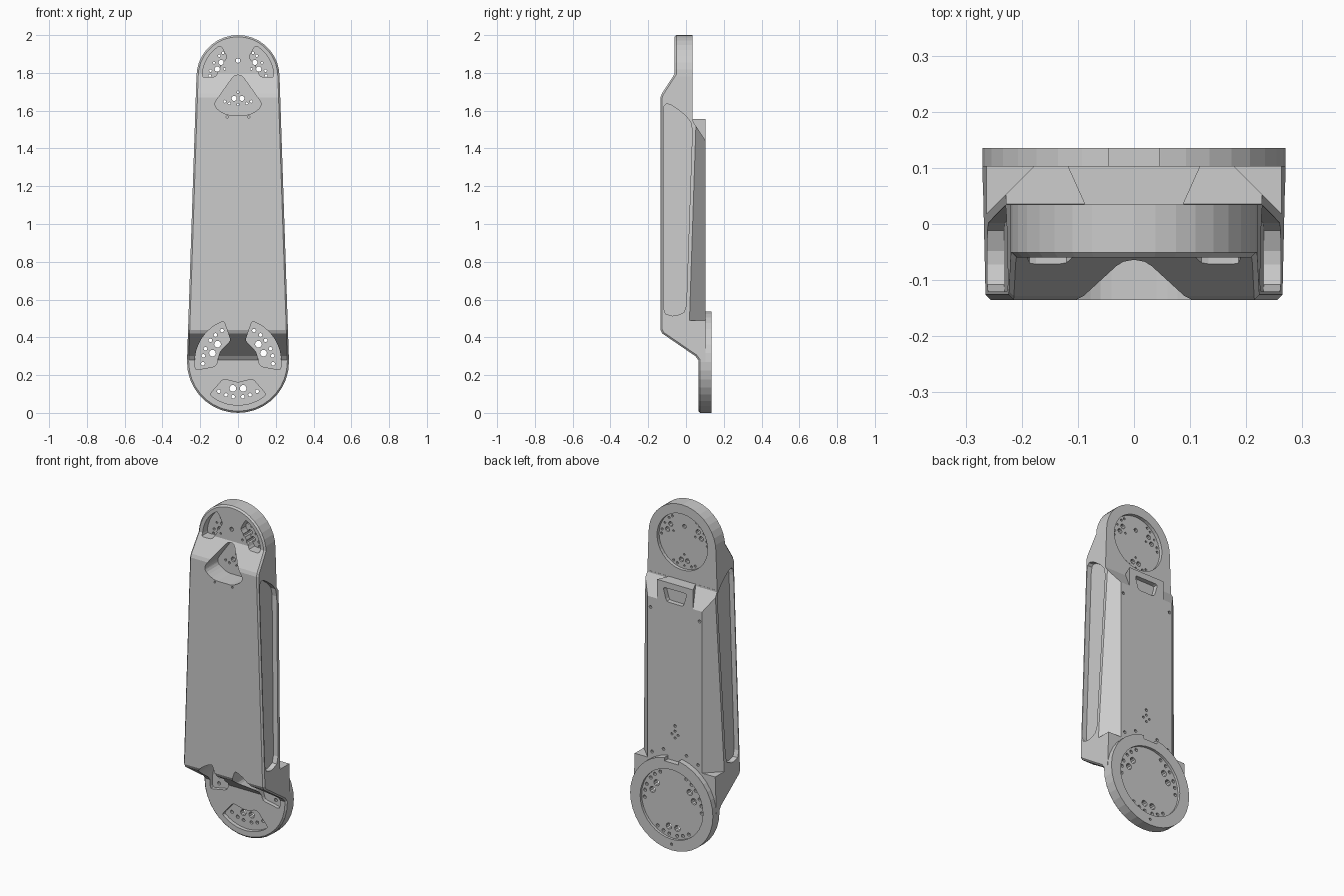
import bpy, bmesh
from math import sin, cos, radians
from mathutils import Vector

if "Cube" in bpy.data.objects:
    bpy.data.objects.remove(bpy.data.objects["Cube"])

LOW, TOP = 0.27, 1.78          # joint centre heights
R_LOW, R_TOP = 0.27, 0.22      # joint radii


def prism(name, groups, axis, a, b):
    """Extrude one or more 2D outlines along an axis between a and b."""
    place = {'x': lambda p, t: (t, p[0], p[1]),
             'y': lambda p, t: (p[0], t, p[1]),
             'z': lambda p, t: (p[0], p[1], t)}[axis]
    bm = bmesh.new()
    for pts in groups:
        lo = [bm.verts.new(place(p, a)) for p in pts]
        hi = [bm.verts.new(place(p, b)) for p in pts]
        bm.faces.new(lo)
        bm.faces.new(hi[::-1])
        for i in range(len(pts)):
            j = (i + 1) % len(pts)
            bm.faces.new((lo[j], lo[i], hi[i], hi[j]))
    bmesh.ops.recalc_face_normals(bm, faces=bm.faces)
    me = bpy.data.meshes.new(name)
    bm.to_mesh(me)
    bm.free()
    ob = bpy.data.objects.new(name, me)
    bpy.context.collection.objects.link(ob)
    return ob


def boolean(ob, cutter, op='DIFFERENCE'):
    m = ob.modifiers.new('cut', 'BOOLEAN')
    m.object, m.operation, m.solver = cutter, op, 'EXACT'
    dg = bpy.context.evaluated_depsgraph_get()
    me = bpy.data.meshes.new_from_object(ob.evaluated_get(dg))
    ob.modifiers.clear()
    ob.data = me


def arc(cx, cz, r, a0, a1, n):
    return [(cx + r * cos(radians(a0 + (a1 - a0) * i / n)),
             cz + r * sin(radians(a0 + (a1 - a0) * i / n))) for i in range(n + 1)]


def circle(x, z, r, n=10):
    return arc(x, z, r, 0, 360, n)[:-1]


def polar(cz, r, a):
    return (r * cos(radians(a)), cz + r * sin(radians(a)))


def mirror(pts):
    return [(-x, z) for x, z in pts]


def rounded(pts, r):
    """Round outline corners with three points each."""
    out = []
    for i, p in enumerate(pts):
        p = Vector(p)
        u, v = Vector(pts[i - 1]) - p, Vector(pts[(i + 1) % len(pts)]) - p
        a = p + u.normalized() * min(r, u.length * 0.4)
        c = p + v.normalized() * min(r, v.length * 0.4)
        out += [tuple(a), tuple((a + c) * 0.25 + p * 0.5), tuple(c)]
    return out


# Main body: side profile intersected with the tapered front outline
side = [(-0.06, 2.1), (0.035, 2.1), (0.035, 1.555), (0.103, 1.555), (0.103, -0.1),
        (0.065, -0.1), (0.065, 0.28), (0.05, 0.30), (-0.125, 0.42), (-0.135, 0.44),
        (-0.135, 1.67), (-0.128, 1.69), (-0.06, 1.795)]
body = prism('link_body', [side], 'x', -0.4, 0.4)
outline = arc(0, TOP, R_TOP, 0, 180, 18) + arc(0, LOW, R_LOW, 180, 360, 18)
hull = prism('hull', [outline], 'y', -0.4, 0.4)
boolean(body, hull, 'INTERSECT')

# Small bevel round the front rim
bm = bmesh.new()
bm.from_mesh(body.data)
bmesh.ops.remove_doubles(bm, verts=bm.verts, dist=0.002)
bm.normal_update()
rim = [e for e in bm.edges if len(e.link_faces) == 2 and
       sorted([f.normal.y < -0.3 for f in e.link_faces]) == [False, True] and
       any(abs(f.normal.y) < 0.1 for f in e.link_faces)]
bmesh.ops.bevel(bm, geom=rim, offset=0.009, segments=1, affect='EDGES', clamp_overlap=True)
bm.to_mesh(body.data)
bm.free()

# Raised disc on the back of the lower joint
ring = prism('lower_joint_ring', [circle(0, LOW, R_LOW, 36)], 'y', 0.103, 0.135)

cut_body, cut_both = [], []

# Long chamfers on the back edges, and sloped shoulders under the upper joint
chamfer = [(0.175, 0.106), (0.35, -0.069), (0.35, 0.25), (0.175, 0.25)]
cut_body.append(prism('chamfers', [chamfer, mirror(chamfer)], 'z', 0.49, 1.7))
shoulder = [(0.036, 1.56), (0.036, 1.545), (0.13, 1.40), (0.13, 1.62), (0.036, 1.62)]
for s in (-1, 1):
    c = prism('shoulder', [shoulder], 'x', s * 0.088, s * 0.3)
    for v in c.data.vertices:
        if abs(v.co.x) < 0.2:
            v.co.x += s * (v.co.y - 0.036) * 0.45
    cut_body.append(c)

# Shallow panels in both flanks, following the taper
panel = rounded([(-0.12, 1.635), (-0.08, 1.635), (0.035, 1.545), (0.0, 0.52), (-0.12, 0.51)], 0.05)
for s in (-1, 1):
    c = prism('flank_panel', [panel], 'x', s * 0.2, s * 0.4)
    for v in c.data.vertices:
        if abs(v.co.x) < 0.3:
            v.co.x = s * (0.27 - (v.co.z - 0.27) * 0.05 / 1.51 - 0.03)
    cut_body.append(c)


# Front bolt pockets
def sector(cz, r_out, r_in, mid, half):
    return rounded([polar(cz, r_out, mid + half * k) for k in (-1, -0.67, -0.33, 0, 0.33, 0.67, 1)]
                   + [polar(cz, r_in * k, mid + a) for a, k in ((half, 1.05), (0, 0.98), (-half, 1.05))],
                   0.015)


low_pockets = [sector(LOW, 0.23, 0.113, a, 41) for a in (30, 150, 270)]
cut_body.append(prism('lower_pockets', low_pockets, 'y', -0.3, 0.088))
tri = [(0.02, 1.788), (0.125, 1.64), (0.115, 1.61), (0.06, 1.577)]
top_pockets = [sector(TOP, 0.19, 0.112, a, 31) for a in (30, 150)]
top_pockets.append(rounded(tri + mirror(tri)[::-1], 0.02))
cut_body.append(prism('upper_pockets', top_pockets, 'y', -0.3, -0.015))

# Round recesses in the back of both joints
cut_both.append(prism('lower_recess', [circle(0, LOW, 0.205, 36)], 'y', 0.12, 0.3))
cut_body.append(prism('upper_recess', [circle(0, TOP, 0.165, 36)], 'y', 0.015, 0.06))

# Through holes: two dowel holes and an arc of bolt holes per pocket
holes = []
for mid in (30, 150, 270):
    for s in (-1, 1):
        holes.append(circle(*polar(LOW, 0.143, mid + s * 11), 0.018))
        holes.append(circle(*polar(TOP, 0.117, mid + s * 10), 0.014))
        for a in (8, 20, 33):
            holes.append(circle(*polar(LOW, 0.186, mid + s * a), 0.010, 8))
        for a in (18, 28):
            holes.append(circle(*polar(TOP, 0.149, mid + s * a), 0.007, 8))
    holes.append(circle(*polar(TOP, 0.147, mid), 0.006, 8))
    holes.append(circle(*polar(TOP, 0.082, mid), 0.006, 8))
holes.append(circle(0, 1.865, 0.012))
cut_both.append(prism('bolt_holes', holes, 'y', -0.4, 0.4))

# Blind screw holes, front and back, plus the small rear cable pocket
cut_body.append(prism('front_screws', [circle(s * 0.057, 1.566, 0.006, 8) for s in (-1, 1)],
                      'y', -0.2, -0.11))
back = [circle(0, 0.72, 0.009, 8), circle(0, 0.65, 0.007, 8), circle(0, 0.69, 0.007, 8),
        circle(0.02, 0.67, 0.007, 8), circle(-0.02, 0.67, 0.007, 8)]
for s in (-1, 1):
    back += [circle(s * 0.16, 1.38, 0.009, 8), circle(s * 0.15, 0.53, 0.009, 8),
             circle(s * 0.075, 0.565, 0.009, 8)]
cut_body.append(prism('back_screws', back, 'y', 0.08, 0.2))
cable = rounded([(-0.055, 1.44), (0.055, 1.44), (0.078, 1.52), (-0.078, 1.52)], 0.015)
cut_body.append(prism('cable_pocket', [cable], 'y', 0.075, 0.2))

# Notches in the lower ring
notch = [(-0.045, 0.515), (0.045, 0.515), (0.045, 0.6), (-0.045, 0.6)]
cut_ring = [prism('ring_notch', [notch], 'y', 0.09, 0.2),
            prism('ring_screw', [circle(0, 0.035, 0.008, 8)], 'y', 0.12, 0.2)]

for c in cut_body + cut_both:
    boolean(body, c)
for c in cut_both + cut_ring:
    boolean(ring, c)
for c in cut_body + cut_both + cut_ring + [hull]:
    bpy.data.objects.remove(c)
